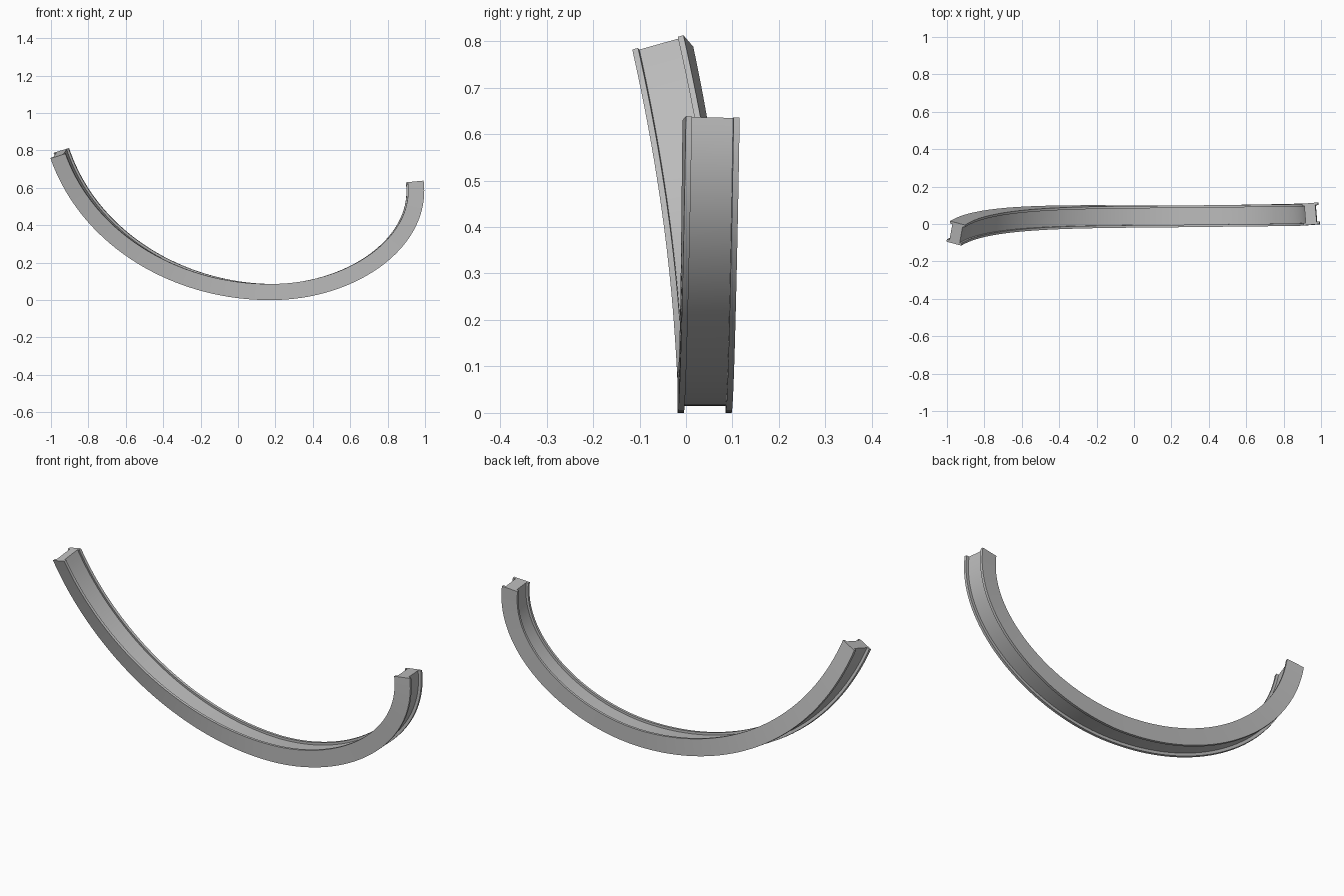
import bpy, bmesh
from mathutils import Vector
from mathutils.geometry import interpolate_bezier

cube = bpy.data.objects.get("Cube")
if cube:
    bpy.data.objects.remove(cube, do_unlink=True)

# Centre line: a long shallow arc on the right side, a tighter one on the left
low = Vector((0.18, 0, 0.043))
tip_a = Vector((-0.953, 0, 0.785))
tip_b = Vector((0.945, 0, 0.633))
arc_a = interpolate_bezier(tip_a, tip_a + Vector((0.16, 0, -0.465)),
                           low - Vector((0.49, 0, 0)), low, 41)
arc_b = interpolate_bezier(low, low + Vector((0.42, 0, 0)),
                           tip_b + Vector((0.043, 0, -0.33)), tip_b, 41)
path = list(arc_a) + list(arc_b)[1:]
bend = len(arc_a) - 1

# Sideways drift and twist grow towards both tips
across = []
for i, p in enumerate(path):
    if i < bend:
        s = (p.z - low.z) / (tip_a.z - low.z)
        p.y = 0.04 - 0.09 * s ** 1.8
        k = 1 - i / bend
        across.append(Vector((0.02, 0.11, 0.03)) * k + Vector((0, 0.115, 0)) * (1 - k))
    else:
        k = (i - bend) / (len(path) - 1 - bend)
        p.y = 0.04 + 0.014 * k
        across.append(Vector((-0.01 * k, 0.115, 0)))

# Channelled cross-section: (across, outward), a solid web between two side flanges
W, H, T = 0.058, 0.043, 0.013
OUT, INN = 0.015, 0.012
section = [(-W, -H), (-W + T, -H), (-W + T, -H + INN), (W - T, -H + INN), (W - T, -H), (W, -H),
           (W, H), (W - T, H), (W - T, H - OUT), (-W + T, H - OUT), (-W + T, H), (-W, H)]

bm = bmesh.new()
rings = []
last = len(path) - 1
for i, p in enumerate(path):
    t = (path[min(i + 1, last)] - path[max(i - 1, 0)]).normalized()
    w = (across[i] - t * across[i].dot(t)).normalized()
    out = w.cross(t).normalized()
    if out.dot(Vector((0.0, 0, 0.9)) - p) > 0:
        out.negate()
    rings.append([bm.verts.new(p + w * a + out * b) for a, b in section])

n = len(section)
for r0, r1 in zip(rings, rings[1:]):
    for j in range(n):
        bm.faces.new((r0[j], r0[(j + 1) % n], r1[(j + 1) % n], r1[j]))
bm.faces.new(rings[0])
bm.faces.new(rings[-1])
bmesh.ops.recalc_face_normals(bm, faces=bm.faces)

mesh = bpy.data.meshes.new("curved_beam")
bm.to_mesh(mesh)
bm.free()
beam = bpy.data.objects.new("curved_beam", mesh)
bpy.context.collection.objects.link(beam)

# Single plain grey
grey = bpy.data.materials.new("light_grey")
grey.use_nodes = True
colour = (0.5, 0.5, 0.5, 1)
grey.diffuse_color = colour
grey.node_tree.nodes["Principled BSDF"].inputs["Base Color"].default_value = colour
mesh.materials.append(grey)

bpy.ops.object.select_all(action="DESELECT")
beam.select_set(True)
bpy.context.view_layer.objects.active = beam
bpy.ops.object.shade_smooth_by_angle(angle=0.52)
